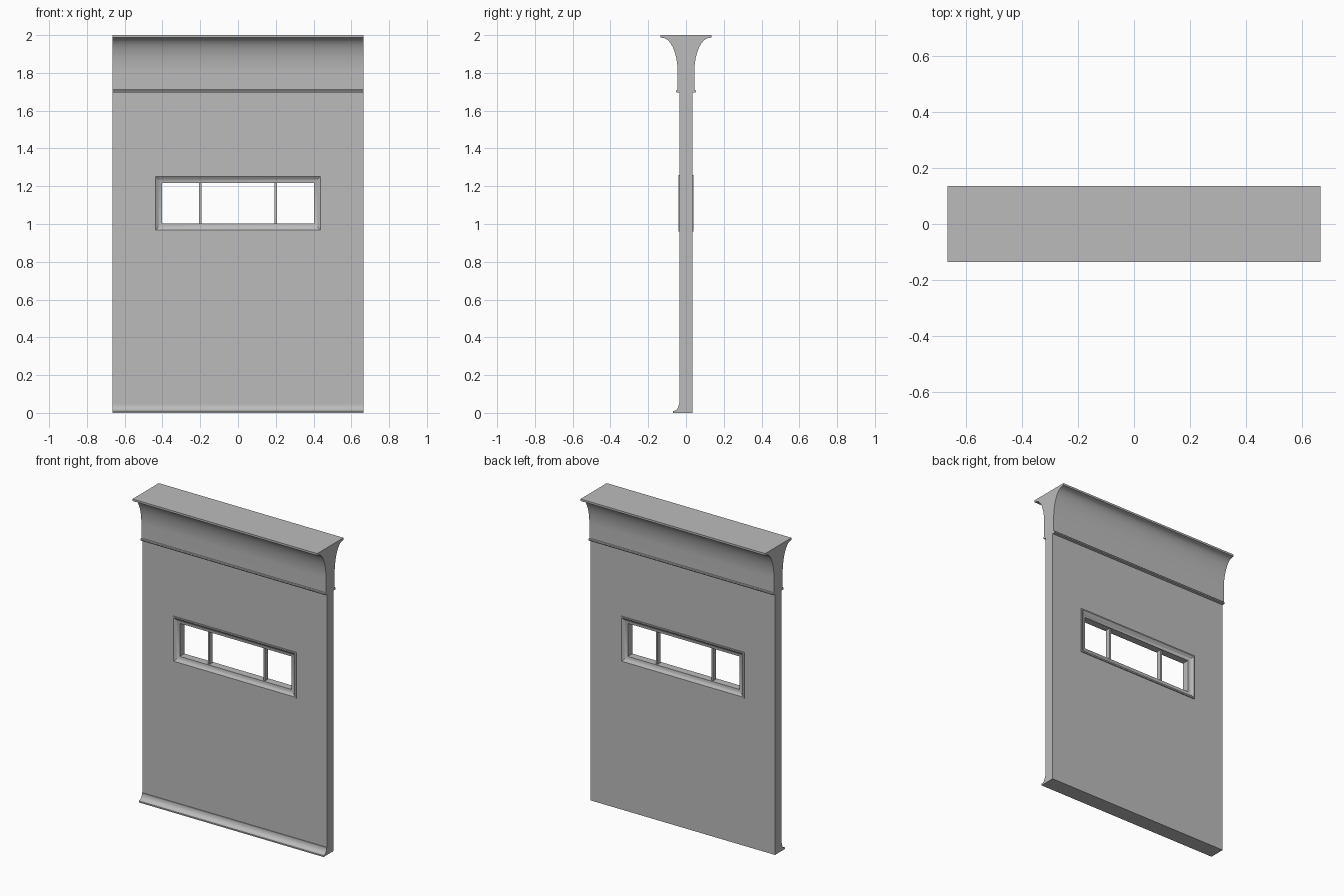
import bpy, bmesh, math

cube = bpy.data.objects.get("Cube")
if cube:
    bpy.data.objects.remove(cube, do_unlink=True)

HALF_W = 0.665   # half width of the panel
WALL_Y = 0.034   # half thickness of the wall

grey = bpy.data.materials.new("plain grey")
grey.use_nodes = True
colour = (0.5, 0.5, 0.5, 1)
grey.diffuse_color = colour
grey.node_tree.nodes["Principled BSDF"].inputs["Base Color"].default_value = colour


def finish(name, bm, smooth=True):
    bmesh.ops.recalc_face_normals(bm, faces=bm.faces)
    mesh = bpy.data.meshes.new(name)
    bm.to_mesh(mesh)
    bm.free()
    mesh.materials.append(grey)
    obj = bpy.data.objects.new(name, mesh)
    bpy.context.collection.objects.link(obj)
    if smooth:
        bpy.ops.object.select_all(action='DESELECT')
        obj.select_set(True)
        bpy.context.view_layer.objects.active = obj
        bpy.ops.object.shade_smooth_by_angle(angle=math.radians(30))
    return obj


def extrude_profile(name, points):
    """Closed (y, z) profile run along the full width."""
    bm = bmesh.new()
    face = bm.faces.new([bm.verts.new((-HALF_W, y, z)) for y, z in points])
    new = bmesh.ops.extrude_face_region(bm, geom=[face])["geom"]
    verts = [v for v in new if isinstance(v, bmesh.types.BMVert)]
    bmesh.ops.translate(bm, verts=verts, vec=(2 * HALF_W, 0, 0))
    return finish(name, bm)


def ring(name, stations, smooth=True):
    """Rectangular loops (half width, bottom, top, y) joined into a closed ring."""
    bm = bmesh.new()
    loops = [[bm.verts.new((x, y, z)) for x, z in
              ((-w, bottom), (w, bottom), (w, top), (-w, top))]
             for w, bottom, top, y in stations]
    for a, b in zip(loops, loops[1:] + loops[:1]):
        for i in range(4):
            j = (i + 1) % 4
            bm.faces.new((a[i], a[j], b[j], b[i]))
    return finish(name, bm, smooth)


def arc(cy, cz, ry, rz, start, end, steps):
    angles = [math.radians(start + (end - start) * i / steps) for i in range(steps + 1)]
    return [(cy + ry * math.cos(a), cz + rz * math.sin(a)) for a in angles]


# Wall with a window hole
outer, hole = (HALF_W, 0, 1.9), (0.43, 0.975, 1.245)
ring("wall", [(*outer, -WALL_Y), (*hole, -WALL_Y), (*hole, WALL_Y), (*outer, WALL_Y)], False)

# Flared cornice, the same on both faces, with a bead at its foot
side = [(0.044, 1.695), (0.051, 1.697), (0.053, 1.703), (0.051, 1.709), (0.044, 1.711)]
side += arc(0.125, 1.80, 0.081, 0.185, 180, 90, 14)
side += [(0.135, 1.987), (0.135, 2.0)]
extrude_profile("cornice", side + [(-y, z) for y, z in reversed(side)])

# Coved skirting on the front only
skirting = [(-0.02, 0), (-0.07, 0), (-0.07, 0.008)]
skirting += arc(-0.068, 0.046, 0.030, 0.036, -90, 0, 8)
skirting += [(-0.038, 0.05), (-0.02, 0.05)]
extrude_profile("skirting", skirting)

# Window frame: flat outer rim, then a cove falling to the opening
half_profile = [(0.0, 0.03), (0.0, 0.040), (0.008, 0.040)]
half_profile += [(0.008 + 0.034 * t, 0.040 - 0.016 * math.sin(t * math.pi / 2))
                 for t in (0.2, 0.4, 0.6, 0.8, 1.0)]
frame_profile = [(d, -y) for d, y in half_profile] + list(reversed(half_profile))
ring("window_frame", [(0.444 - d, 0.961 + d, 1.26 - d, y) for d, y in frame_profile])

# Two glazing bars
for label, x in (("right", -0.2), ("left", 0.2)):
    bm = bmesh.new()
    bmesh.ops.create_cube(bm, size=1)
    bmesh.ops.scale(bm, verts=bm.verts, vec=(0.012, 0.03, 0.23))
    bmesh.ops.translate(bm, verts=bm.verts, vec=(x, 0, 1.11))
    finish(label + "_glazing_bar", bm, False)
